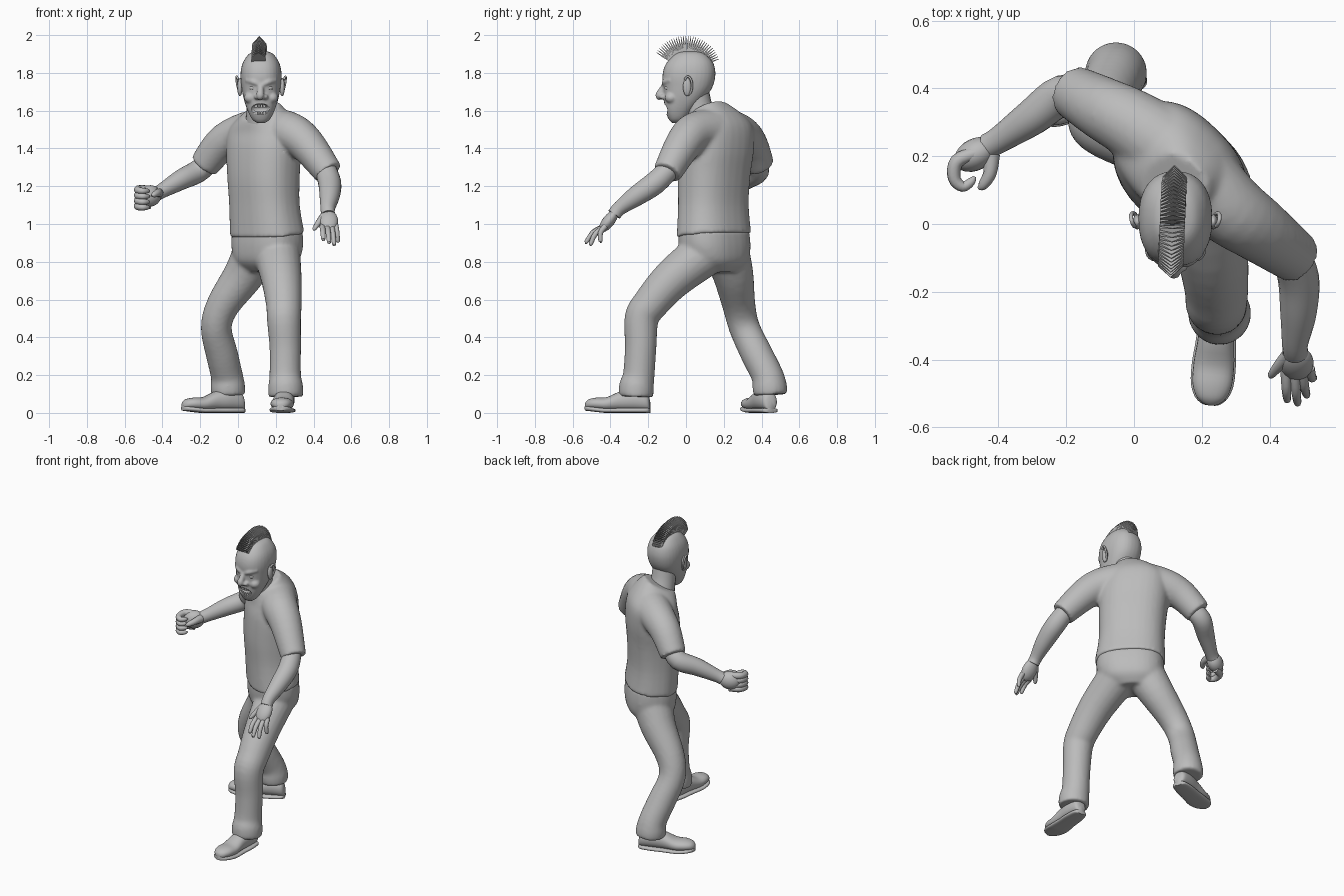
import bpy, bmesh, math
from mathutils import Vector

cube = bpy.data.objects.get("Cube")
if cube:
    bpy.data.objects.remove(cube, do_unlink=True)

GREY = (0.5, 0.5, 0.5, 1)
clay = bpy.data.materials.new("plain grey")
clay.use_nodes = True
clay.diffuse_color = GREY
clay.node_tree.nodes["Principled BSDF"].inputs["Base Color"].default_value = GREY

UP = Vector((0, 0, 1))
SIDE = Vector((1, -1, 0)).normalized()     # body's left
FRONT = Vector((-1, -1, 0)).normalized()   # way the chest faces
HEAD_X = 0.122


def resample(rows, steps=4):
    """Pass a smooth curve through rows of numbers."""
    out = []
    for i in range(len(rows) - 1):
        p0, p1, p2 = rows[max(i - 1, 0)], rows[i], rows[i + 1]
        p3 = rows[min(i + 2, len(rows) - 1)]
        for s in range(steps):
            t = s / steps
            out.append([b + 0.5 * t * (c - a + t * (2*a - 5*b + 4*c - d + t * (3*(b - c) + d - a)))
                        for a, b, c, d in zip(p0, p1, p2, p3)])
    return out + [list(rows[-1])]


def ring(centre, a, b, power=2.0, sides=24):
    pts = []
    for k in range(sides):
        t = math.tau * k / sides
        c, s = math.cos(t), math.sin(t)
        pts.append(centre + a * math.copysign(abs(c) ** (2 / power), c)
                   + b * math.copysign(abs(s) ** (2 / power), s))
    return pts


def loft(bm, rings):
    loops = [[bm.verts.new(p) for p in r] for r in rings]
    n = len(loops[0])
    for lo, hi in zip(loops, loops[1:]):
        for k in range(n):
            bm.faces.new((lo[k], lo[(k + 1) % n], hi[(k + 1) % n], hi[k]))
    bm.faces.new(loops[0][::-1])
    bm.faces.new(loops[-1])


def tube(bm, rows, sides=20):
    """Round limb along rows of x, y, z, radius."""
    rows = resample(rows)
    pts = [Vector(r[:3]) for r in rows]
    axis, rings = Vector((1, 0.3, 0.1)), []
    for i, p in enumerate(pts):
        tan = (pts[min(i + 1, len(pts) - 1)] - pts[max(i - 1, 0)]).normalized()
        axis = (axis - tan * axis.dot(tan)).normalized()
        rings.append(ring(p, axis * rows[i][3], tan.cross(axis) * rows[i][3], sides=sides))
    loft(bm, rings)


def trunk(bm, rows):
    """Body sections: z, x, y, half width, half depth, forward tilt."""
    loft(bm, [ring(Vector((x, y, z)), SIDE * w, FRONT * d + UP * t, 2.4, 32)
              for z, x, y, w, d, t in resample(rows)])


def blob(bm, centre, size, aim=UP):
    made = bmesh.ops.create_uvsphere(bm, u_segments=20, v_segments=12, radius=1)["verts"]
    turn = aim.to_track_quat('Z', 'Y')
    for v in made:
        v.co = turn @ Vector(a * b for a, b in zip(v.co, size)) + Vector(centre)


def finish(name, bm, voxel=0, smooth=True):
    """Make the object; a voxel size melts its pieces into one skin."""
    bmesh.ops.recalc_face_normals(bm, faces=bm.faces)
    me = bpy.data.meshes.new(name)
    bm.to_mesh(me)
    bm.free()
    me.materials.append(clay)
    ob = bpy.data.objects.new(name, me)
    bpy.context.collection.objects.link(ob)
    if voxel:
        m = ob.modifiers.new("merge", 'REMESH')
        m.mode, m.voxel_size, m.use_smooth_shade = 'VOXEL', voxel, True
        s = ob.modifiers.new("soften", 'SMOOTH')
        s.factor, s.iterations = 0.5, 6
    elif smooth:
        bpy.ops.object.select_all(action='DESELECT')
        ob.select_set(True)
        bpy.context.view_layer.objects.active = ob
        bpy.ops.object.shade_smooth_by_angle(angle=math.radians(45))
    return ob


# T-shirt: trunk, and one yoke running from sleeve hem to sleeve hem
bm = bmesh.new()
trunk(bm, [(0.94, .155, .148, .214, .156, -.015), (1.1, .14, .145, .2, .151, 0),
           (1.25, .135, .148, .203, .158, 0), (1.4, .135, .162, .212, .16, 0),
           (1.5, .13, .17, .2, .147, -.02), (1.56, .122, .145, .15, .122, -.038),
           (1.605, .118, .11, .097, .09, -.048)])
tube(bm, [(-.18, .39, 1.31, .079), (-.09, .34, 1.42, .094), (.01, .285, 1.475, .105),
          (.14, .19, 1.495, .12), (.27, .055, 1.485, .11), (.365, -.015, 1.42, .097),
          (.48, -.1, 1.27, .077)])
finish("shirt", bm, .011)

# Trousers: hips and two striding legs
bm = bmesh.new()
trunk(bm, [(.965, .155, .148, .202, .148, 0), (.88, .155, .152, .203, .153, 0),
           (.8, .15, .16, .178, .14, 0), (.745, .145, .17, .11, .09, 0)])
tube(bm, [(.205, .12, .86, .125), (.23, -.07, .71, .108), (.243, -.19, .575, .095),
          (.243, -.235, .5, .091), (.25, -.24, .35, .084), (.25, -.25, .2, .084),
          (.252, -.262, .14, .093), (.253, -.265, .085, .092)])
tube(bm, [(.1, .21, .86, .125), (.03, .25, .73, .108), (-.08, .28, .57, .088),
          (-.115, .31, .45, .082), (-.085, .375, .31, .085), (-.06, .43, .2, .085),
          (-.054, .443, .14, .092), (-.052, .447, .095, .09)])
finish("trousers", bm, .011)


# Shoes: upper and sole lofted from heel to toe
def shoe(name, heel, toe):
    heel, toe = Vector(heel), Vector(toe)
    across = (toe - heel).normalized().cross(UP)
    rows = [(0, .02, .06), (.05, .04, .105), (.25, .052, .125), (.45, .054, .115),
            (.65, .06, .085), (.82, .058, .076), (.93, .044, .064), (.985, .024, .048),
            (1, .008, .035)]
    for part, grow, low, flat in (("upper", 0, .012, 0), ("sole", .005, 0, .026)):
        bm = bmesh.new()
        rings = []
        for t, w, h in resample(rows):
            top = flat or h
            lift = UP * .012 * max(0, t - .7) / .3
            rings.append(ring(heel.lerp(toe, t) + UP * (low + top) / 2 + lift,
                              across * (w + grow), UP * (top - low) / 2, 3 if flat else 2.2))
        loft(bm, rings)
        finish(name + "_" + part, bm)


shoe("left_shoe", (.255, -.19, 0), (.225, -.535, 0))
shoe("right_shoe", (.03, .45, 0), (-.295, .325, 0))

# Arms below the sleeves
bm = bmesh.new()
tube(bm, [(.455, -.07, 1.31, .055), (.485, -.16, 1.22, .061), (.485, -.26, 1.15, .054),
          (.475, -.35, 1.085, .039), (.477, -.38, 1.05, .037)])
finish("left_forearm", bm)
bm = bmesh.new()
tube(bm, [(-.14, .36, 1.34, .055), (-.21, .38, 1.28, .06), (-.3, .315, 1.235, .054),
          (-.395, .25, 1.18, .04), (-.43, .23, 1.16, .038)])
finish("right_forearm", bm)

# Open left hand
bm = bmesh.new()
blob(bm, (.48, -.41, 1.015), (.05, .032, .07), Vector((0, -.62, -.78)))
for x, tip in ((.447, (.452, -.525, .915)), (.472, (.483, -.535, .9)),
               (.495, (.51, -.51, .888)), (.517, (.53, -.455, .905))):
    base, tip = Vector((x, -.425, .99)), Vector(tip)
    mid = base.lerp(tip, .5) + Vector((0, -.012, .008))
    tube(bm, [(*base, .016), (*mid, .014), (*base.lerp(tip, .93), .011), (*tip, .004)], 10)
tube(bm, [(.455, -.385, 1.045, .02), (.425, -.42, 1.005, .016), (.405, -.445, .975, .011),
          (.4, -.45, .967, .004)], 10)
finish("left_hand", bm)

# Curled right hand
bm = bmesh.new()
blob(bm, (-.468, .205, 1.148), (.047, .057, .066), Vector((-.85, -.45, -.2)))
for i in range(4):
    z = 1.185 - .029 * i
    tube(bm, [(-.465, .21, z, .02), (-.522, .185, z, .021), (-.53, .135, z - .006, .019),
              (-.505, .11, z - .01, .016), (-.48, .125, z - .01, .013), (-.47, .14, z - .01, .005)], 10)
tube(bm, [(-.42, .205, 1.165, .025), (-.425, .15, 1.165, .02), (-.445, .115, 1.155, .015),
          (-.458, .105, 1.15, .006)], 10)
finish("right_hand", bm)

# Head: sections of z, front y, back y, half width
bm = bmesh.new()
rings = []
for z, f, b, w in resample([(1.535, -.075, -.03, .022), (1.555, -.092, 0, .048), (1.6, -.11, .04, .071),
                            (1.66, -.117, .095, .091), (1.72, -.12, .138, .103),
                            (1.78, -.125, .155, .109), (1.83, -.115, .152, .104),
                            (1.87, -.09, .135, .088), (1.905, -.05, .097, .058),
                            (1.917, 0, .045, .016)]):
    rings.append(ring(Vector((HEAD_X, (f + b) / 2, z)), Vector((w, 0, 0)),
                      Vector((0, (b - f) / 2, 0)), 2.3, 32))
loft(bm, rings)
# Nose, nostrils, brows and cheeks melted into the skull
tube(bm, [(HEAD_X, -.11, 1.745, .012), (HEAD_X - .003, -.13, 1.705, .018),
          (HEAD_X - .005, -.142, 1.68, .021), (HEAD_X - .005, -.135, 1.66, .012)], 14)
for s in (-1, 1):
    blob(bm, (HEAD_X + s * .021, -.122, 1.673), (.017, .02, .014))
    blob(bm, (HEAD_X + s * .057, -.078, 1.668), (.034, .034, .03))
    tube(bm, [(HEAD_X + s * .008, -.116, 1.737, .012), (HEAD_X + s * .04, -.11, 1.752, .016),
              (HEAD_X + s * .078, -.08, 1.762, .012)], 12)
head = finish("head", bm, .006)

# Open mouth hollowed out of the head
bm = bmesh.new()
blob(bm, (HEAD_X - .004, -.117, 1.607), (.056, .04, .03))
cutter = finish("mouth_cutter", bm)
cutter.hide_render = True
cutter.hide_set(True)
cut = head.modifiers.new("mouth", 'BOOLEAN')
cut.operation, cut.object, cut.solver = 'DIFFERENCE', cutter, 'EXACT'

bm = bmesh.new()
tube(bm, [(.12, .085, 1.55, .08), (.12, .065, 1.62, .074), (.122, .05, 1.7, .072)])
finish("neck", bm)

# Teeth in two curved rows
bm = bmesh.new()
for z, height in ((1.624, .018), (1.588, .014)):
    for i in range(6):
        dx = (i - 2.5) * .014
        made = bmesh.ops.create_cube(bm, size=1)["verts"]
        for v in made:
            v.co = Vector((v.co.x * .012 + HEAD_X - .004 + dx, v.co.y * .012 - .096 + 8 * dx * dx,
                           v.co.z * height + z + (6 if z < 1.6 else 3) * dx * dx))
finish("teeth", bm, smooth=False)

# Eyes
bm = bmesh.new()
for s in (-1, 1):
    blob(bm, (HEAD_X + s * .043, -.094, 1.72), (.021, .02, .014))
finish("eyes", bm)

# Ears: thin shell with a raised rim
bm = bmesh.new()
for s in (-1, 1):
    blob(bm, (HEAD_X + s * .112, .006, 1.725), (.014, .022, .048))
    rim = []
    for k in range(8):
        t = math.radians(-85 + 32 * k)
        rim.append((HEAD_X + s * (.119 + .01 * math.sin(t) + .006 * math.cos(t)),
                    .01 + .022 * math.cos(t), 1.732 + .048 * math.sin(t), .006))
    tube(bm, rim, 10)
finish("ears", bm)

# Mohawk: a fan of thin pointed plates over the crown
bm = bmesh.new()
PLATES = 32
outline = ((-.037, .085, .004), (.037, .085, .004), (.037, .145, .004), (0, .186, .001), (-.037, .145, .004))
for i in range(PLATES):
    ang = math.radians(148 - 128 * i / (PLATES - 1))
    out = Vector((0, math.cos(ang), math.sin(ang)))
    along = Vector((0, -out.z, out.y))
    hub = Vector((.108 + .012 * i / PLATES, 0, 1.81))
    sides = [[bm.verts.new(hub + Vector((x, 0, 0)) + out * r + along * (s * t))
              for x, r, t in outline] for s in (-1, 1)]
    bm.faces.new(sides[0])
    bm.faces.new(sides[1][::-1])
    for k in range(5):
        j = (k + 1) % 5
        bm.faces.new((sides[0][k], sides[0][j], sides[1][j], sides[1][k]))
finish("mohawk", bm, smooth=False)
